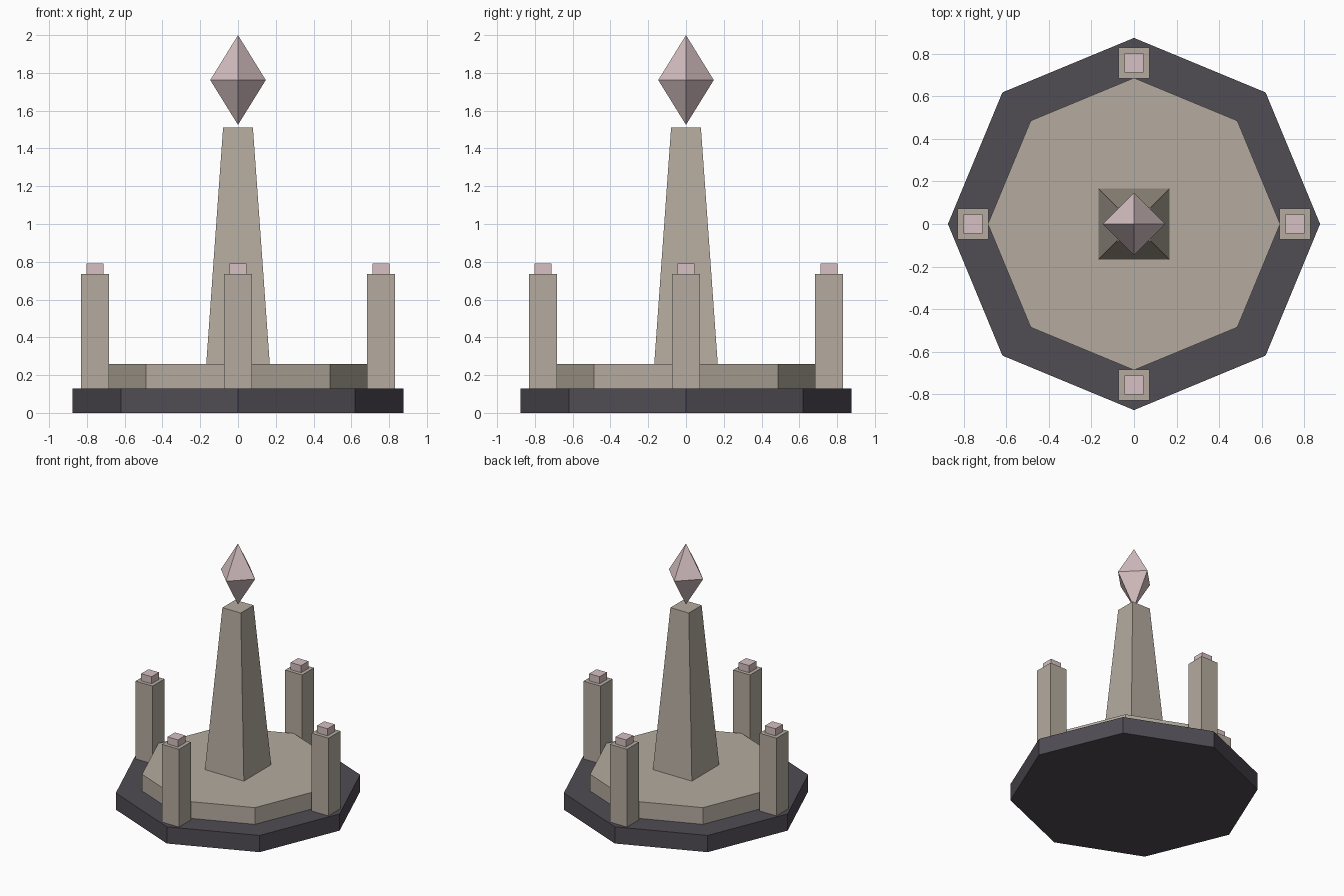
import bpy
from math import pi, sqrt

cube = bpy.data.objects.get("Cube")
if cube:
    bpy.data.objects.remove(cube, do_unlink=True)


def material(name, color):
    mat = bpy.data.materials.new(name)
    mat.use_nodes = True
    mat.diffuse_color = (*color, 1)
    mat.node_tree.nodes["Principled BSDF"].inputs["Base Color"].default_value = (*color, 1)
    return mat


stone = material("pale stone", (0.46, 0.41, 0.345))
slate = material("dark slate", (0.08, 0.072, 0.088))
crystal = material("pink crystal", (0.67, 0.53, 0.54))


def prism(name, mat, sides, r_low, r_high, z_low, z_high, x=0, y=0, turn=0):
    """Flat-sided frustum; a zero radius gives a point."""
    bpy.ops.mesh.primitive_cone_add(
        vertices=sides, radius1=r_low, radius2=r_high, depth=z_high - z_low,
        location=(x, y, (z_low + z_high) / 2), rotation=(0, 0, turn))
    obj = bpy.context.object
    obj.name = name
    obj.data.materials.append(mat)
    return obj


def square(name, mat, half_low, half_high, z_low, z_high, x=0, y=0):
    """Square frustum aligned to the axes, sized by its half widths."""
    return prism(name, mat, 4, half_low * sqrt(2), half_high * sqrt(2),
                 z_low, z_high, x, y, pi / 4)


# Stepped octagonal base
prism("lower_step", slate, 8, 0.875, 0.875, 0, 0.13)
prism("upper_step", stone, 8, 0.687, 0.687, 0.13, 0.26)

# Tapered central obelisk
square("obelisk", stone, 0.168, 0.079, 0.26, 1.51)

# Floating crystal: two pyramids joined at the girdle
lower = prism("crystal_lower", crystal, 4, 0, 0.147, 1.525, 1.762)
upper = prism("floating_crystal", crystal, 4, 0.147, 0, 1.762, 2.0)
for half, cap_z in ((lower, 1), (upper, -1)):
    # Drop the hidden cap between the halves
    import bmesh
    bm = bmesh.new()
    bm.from_mesh(half.data)
    caps = [f for f in bm.faces if f.normal.z * cap_z > 0.99]
    bmesh.ops.delete(bm, geom=caps, context="FACES_ONLY")
    bm.to_mesh(half.data)
    bm.free()
lower.select_set(True)
bpy.context.view_layer.objects.active = upper
bpy.ops.object.join()
bpy.ops.object.mode_set(mode="EDIT")
bpy.ops.mesh.select_all(action="SELECT")
bpy.ops.mesh.remove_doubles(threshold=0.001)
bpy.ops.object.mode_set(mode="OBJECT")

# Four posts with crystal caps, on the corners facing the axes
for side, dx, dy in (("front", 0, -1), ("back", 0, 1), ("left", 1, 0), ("right", -1, 0)):
    x, y = dx * 0.757, dy * 0.757
    square(side + "_post", stone, 0.073, 0.073, 0.13, 0.735, x, y)
    square(side + "_post_cap", crystal, 0.045, 0.045, 0.735, 0.79, x, y)
